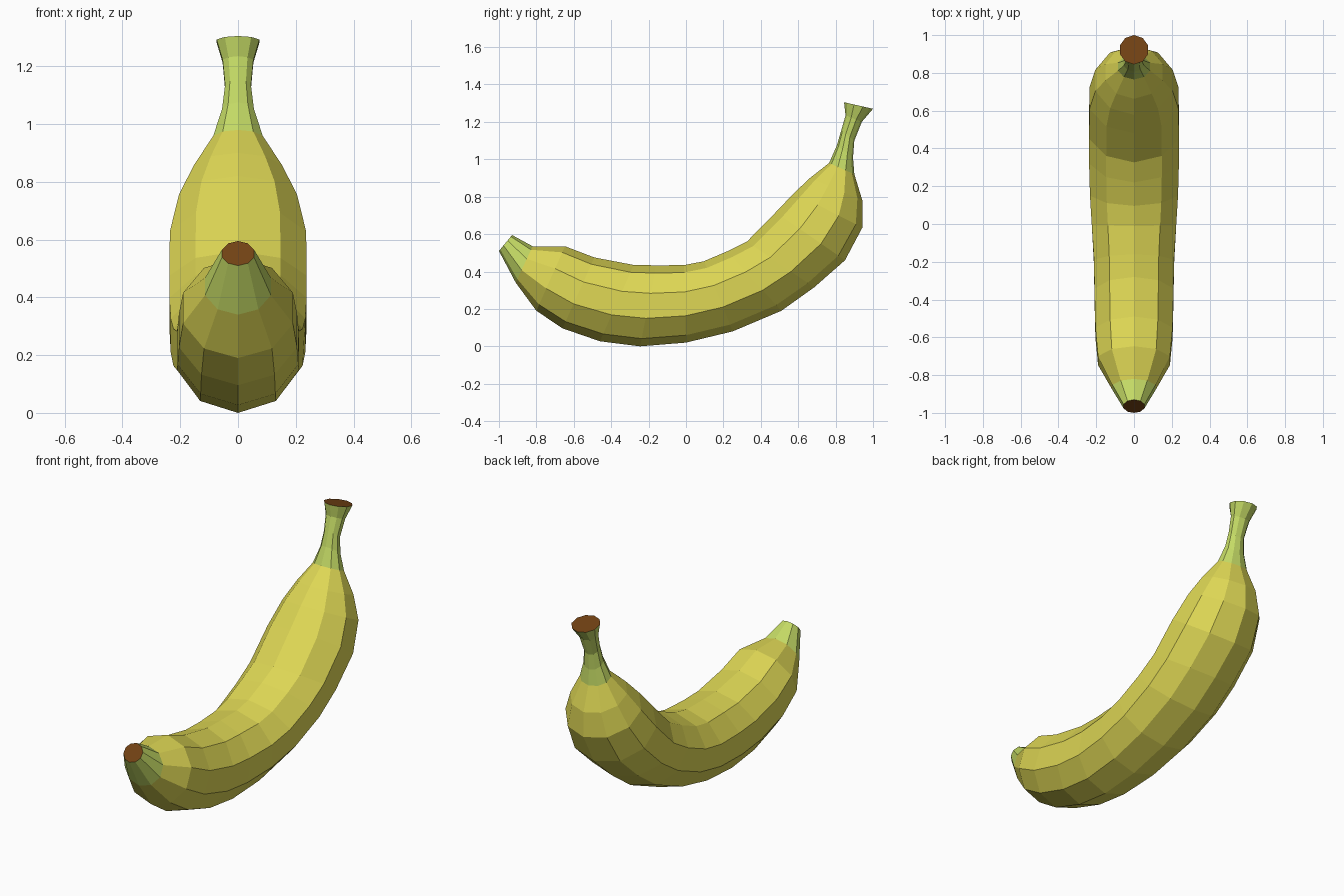
import bpy, bmesh, math

if "Cube" in bpy.data.objects:
    bpy.data.objects.remove(bpy.data.objects["Cube"])

SIDES = 10
# Rings along the fruit: outer-curve point (y, z), inner-curve point (y, z), half width in x
RINGS = [
    (-1.00, .51, -.93, .595, .058),
    (-.91, .34, -.82, .535, .12),
    (-.80, .19, -.647, .535, .20),
    (-.66, .096, -.49, .475, .215),
    (-.46, .027, -.28, .435, .22),
    (-.245, 0, -.16, .433, .223),
    (0, .02, -.01, .434, .235),
    (.25, .08, .096, .455, .245),
    (.51, .19, .22, .508, .25),
    (.685, .315, .326, .56, .25),
    (.85, .46, .48, .717, .248),
    (.943, .635, .578, .82, .215),
    (.943, .78, .663, .90, .16),
    (.90, .92, .765, .98, .09),
    (.893, 1.01, .807, 1.075, .058),
    (.90, 1.10, .83, 1.155, .047),
    (.94, 1.20, .853, 1.235, .056),
    (1.00, 1.27, .845, 1.305, .078),
]


def material(name, rgb):
    m = bpy.data.materials.new(name)
    m.diffuse_color = (*rgb, 1)
    m.use_nodes = True
    m.node_tree.nodes["Principled BSDF"].inputs["Base Color"].default_value = m.diffuse_color
    return m


YELLOW, GREEN, BROWN = range(3)
mats = [material("yellow_peel", (.73, .68, .09)),
        material("green_peel", (.55, .70, .13)),
        material("brown_end", (.17, .055, .007))]


def loft(name, rings, band_material, caps):
    """Skin decagon rings; caps closes the first and last ring in brown."""
    bm = bmesh.new()
    loops = []
    for by, bz, ty, tz, rx in rings:
        loop = []
        for i in range(SIDES):
            a = 2 * math.pi * i / SIDES
            t = (1 - math.cos(a)) / 2
            loop.append(bm.verts.new((rx * math.sin(a),
                                      by + (ty - by) * t,
                                      bz + (tz - bz) * t)))
        loops.append(loop)
    for k in range(len(loops) - 1):
        p, q = loops[k], loops[k + 1]
        for i in range(SIDES):
            j = (i + 1) % SIDES
            bm.faces.new((p[i], p[j], q[j], q[i])).material_index = band_material(k)
    if caps:
        for loop in (loops[0], loops[-1]):
            bm.faces.new(loop).material_index = BROWN
    bmesh.ops.recalc_face_normals(bm, faces=bm.faces)
    mesh = bpy.data.meshes.new(name)
    bm.to_mesh(mesh)
    bm.free()
    for m in mats:
        mesh.materials.append(m)
    obj = bpy.data.objects.new(name, mesh)
    bpy.context.collection.objects.link(obj)
    return obj


# Whole fruit: green blossom tip, yellow body, green stem, brown cut ends
loft("banana", RINGS, lambda k: GREEN if k == 0 or k >= 13 else YELLOW, True)
